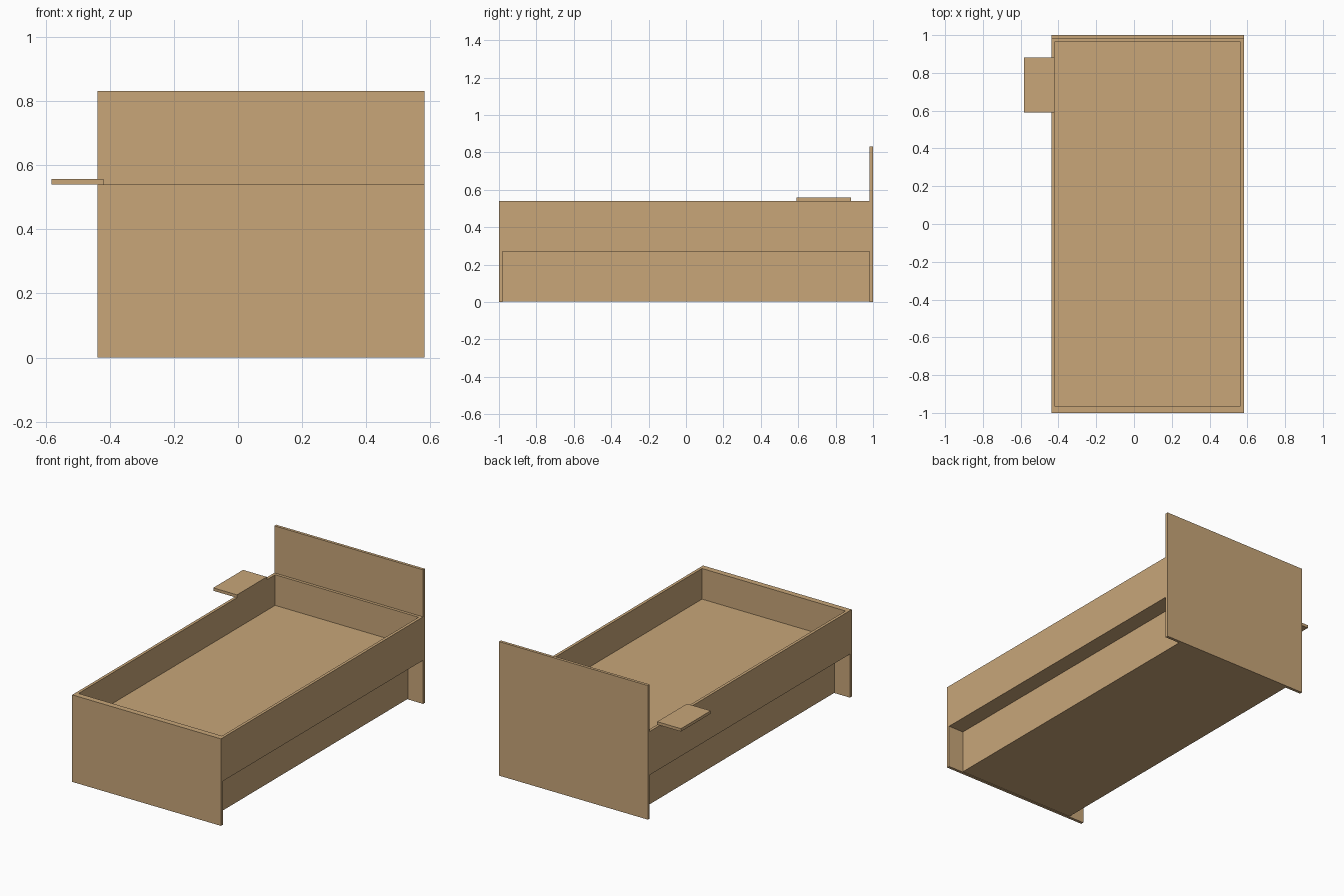
import bpy

cube = bpy.data.objects.get("Cube")
if cube:
    bpy.data.objects.remove(cube, do_unlink=True)

wood = bpy.data.materials.new("light_wood")
wood.use_nodes = True
colour = (0.578, 0.381, 0.191, 1)
wood.diffuse_color = colour
wood.node_tree.nodes["Principled BSDF"].inputs["Base Color"].default_value = colour


def board(name, xs, ys, zs):
    """Box spanning the given (low, high) range on each axis."""
    spans = (xs, ys, zs)
    bpy.ops.mesh.primitive_cube_add(size=1, location=[(a + b) / 2 for a, b in spans])
    ob = bpy.context.object
    ob.name = name
    ob.scale = [b - a for a, b in spans]
    bpy.ops.object.transform_apply(location=False, rotation=False, scale=True)
    ob.data.materials.append(wood)
    return ob


T = 0.018                      # board thickness
LEFT, RIGHT = 0.583, -0.438    # outer sides of the bed
END = 1 - T                    # inner face of head and foot boards
RAIL_Z = (0.27, 0.54)
INSET = 0.105                  # plinth set back under the rails

# Head and foot boards
board("headboard", (RIGHT, LEFT), (END, 1), (0, 0.832))
board("footboard", (RIGHT, LEFT), (-1, -END), (0, 0.54))

# Rail frame
board("left_rail", (LEFT - T, LEFT), (-END, END), RAIL_Z)
board("right_rail", (RIGHT, RIGHT + T), (-END, END), RAIL_Z)
inner = (RIGHT + T, LEFT - T)
board("head_rail", inner, (END - T, END), RAIL_Z)
board("foot_rail", inner, (-END, T - END), RAIL_Z)

# Sleeping platform inside the frame and plinth below it
board("platform", inner, (T - END, END - T), (0.27, 0.35))
board("plinth", (RIGHT + INSET, LEFT - INSET), (-END, END), (0.003, 0.27))

# Bedside shelf resting on the right rail
board("bedside_shelf", (-0.583, RIGHT + T), (0.59, 0.882), (0.54, 0.558))
